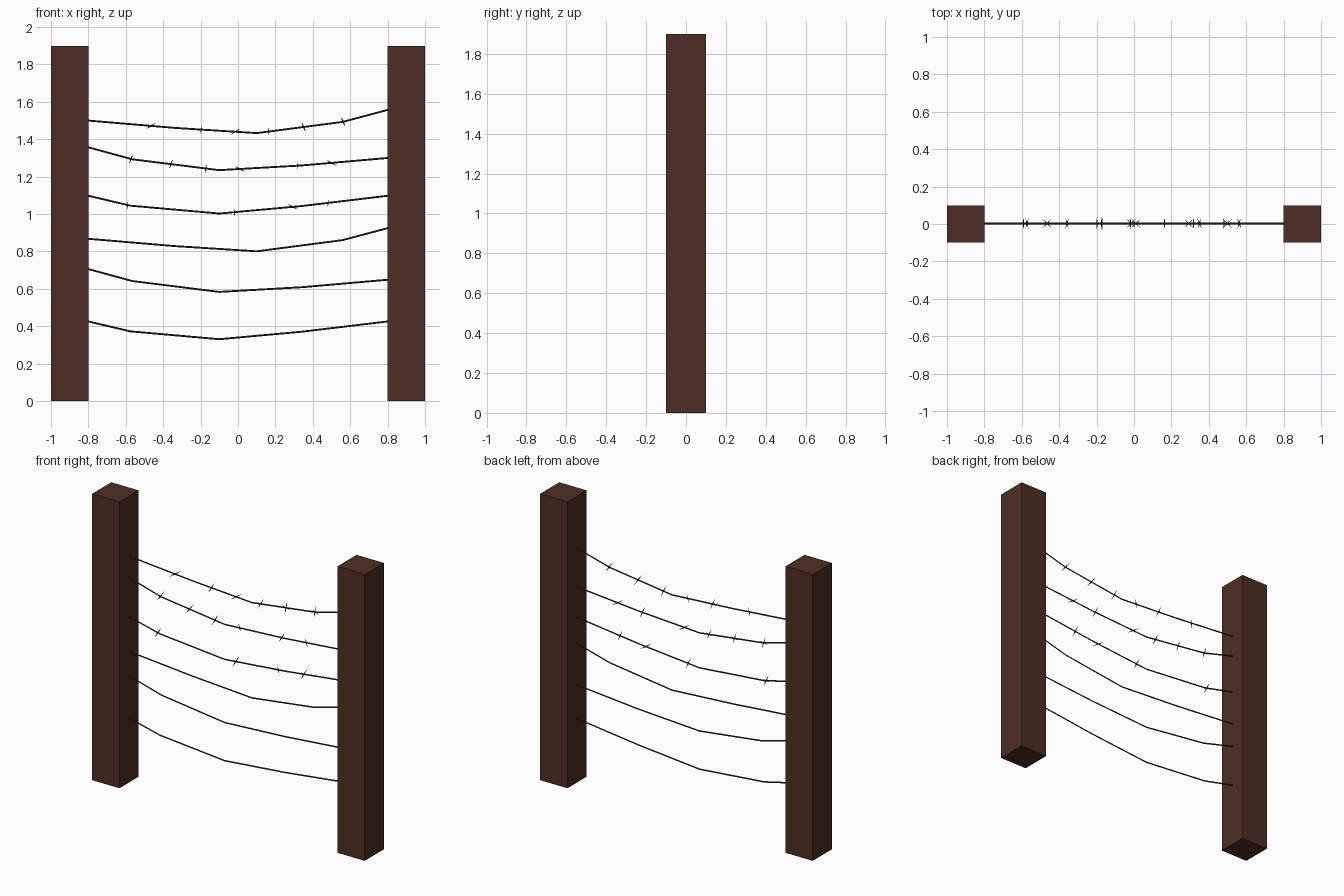
import bpy, bmesh
from mathutils import Vector

if "Cube" in bpy.data.objects:
    bpy.data.objects.remove(bpy.data.objects["Cube"])


def material(name, rgb):
    m = bpy.data.materials.new(name)
    m.diffuse_color = (*rgb, 1)
    m.use_nodes = True
    m.node_tree.nodes["Principled BSDF"].inputs["Base Color"].default_value = m.diffuse_color
    return m


WOOD = material("dark_wood", (0.077, 0.027, 0.018))
STEEL = material("dark_steel", (0.035, 0.032, 0.032))


# Square timber posts
for side, sx in (("left", -1), ("right", 1)):
    bpy.ops.mesh.primitive_cube_add(size=1, location=(sx * 0.9, 0, 0.95))
    post = bpy.context.object
    post.name = side + "_post"
    post.scale = (0.2, 0.2, 1.9)
    post.data.materials.append(WOOD)

# Sagging strands: three profiles, repeated lower down
PROFILES = [
    [(-0.8, 1.5), (-0.34, 1.461), (0.1, 1.433), (0.56, 1.493), (0.8, 1.557)],
    [(-0.8, 1.357), (-0.565, 1.293), (-0.1, 1.235), (0.34, 1.26), (0.8, 1.3)],
    [(-0.8, 1.098), (-0.575, 1.045), (-0.1, 1.003), (0.34, 1.043), (0.8, 1.098)],
]
DROPS = [0.632, 0.651, 0.672]
Y = 0.003


def wire(name, pts, drop):
    cu = bpy.data.curves.new(name, 'CURVE')
    cu.dimensions = '3D'
    cu.bevel_depth = 0.005
    cu.bevel_resolution = 0
    cu.use_fill_caps = True
    sp = cu.splines.new('POLY')
    sp.points.add(len(pts) - 1)
    for p, (x, z) in zip(sp.points, pts):
        p.co = (x, Y, z - drop, 1)
    cu.materials.append(STEEL)
    bpy.context.collection.objects.link(bpy.data.objects.new(name, cu))


for i, (pts, drop) in enumerate(zip(PROFILES, DROPS)):
    wire(f"upper_wire_{i + 1}", pts, 0)
    wire(f"lower_wire_{i + 1}", pts, drop)


# Barbs: two crossed slim double-ended spikes
def spike(bm, centre, direction, half=0.04, r=0.004):
    d = Vector(direction).normalized()
    u = d.orthogonal().normalized()
    v = d.cross(u)
    tips = [bm.verts.new(centre + d * half * s) for s in (-1, 1)]
    ring = [bm.verts.new(centre + w * r) for w in (u, v, -u, -v)]
    for k in range(4):
        a, b = ring[k], ring[(k + 1) % 4]
        bm.faces.new((a, b, tips[1]))
        bm.faces.new((b, a, tips[0]))


def height(pts, x):
    for (x0, z0), (x1, z1) in zip(pts, pts[1:]):
        if x0 <= x <= x1:
            return z0 + (z1 - z0) * (x - x0) / (x1 - x0)


# Spike pairs by lean: upright, tilted, flat rising, flat falling
LEAN = {
    "u": [(0.08, 0.8, 0.6), (-0.08, 0.8, -0.6)],
    "t": [(0.25, 0.75, 0.6), (-0.2, 0.75, -0.6)],
    "b": [(-0.3, 0.7, 0.6), (0.2, 0.7, -0.6)],
    "r": [(0.7, 0.7, 0.45), (0.7, -0.7, 0.4)],
    "f": [(0.7, 0.7, -0.4), (0.7, -0.7, -0.35)],
}
BARBS = [
    [(-0.465, "r"), (-0.197, "u"), (-0.015, "r"), (0.163, "u"), (0.35, "b"), (0.562, "b")],
    [(-0.572, "t"), (-0.358, "t"), (-0.172, "u"), (0.01, "f"), (0.318, "u"), (0.5, "f")],
    [(-0.59, "u"), (-0.018, "u"), (0.293, "f"), (0.482, "u")],
]
for i, (pts, row) in enumerate(zip(PROFILES, BARBS)):
    bm = bmesh.new()
    for x, lean in row:
        for d in LEAN[lean]:
            spike(bm, Vector((x, Y, height(pts, x))), d)
    bmesh.ops.recalc_face_normals(bm, faces=bm.faces)
    me = bpy.data.meshes.new(f"barbs_{i + 1}")
    bm.to_mesh(me)
    bm.free()
    me.materials.append(STEEL)
    bpy.context.collection.objects.link(bpy.data.objects.new(me.name, me))
